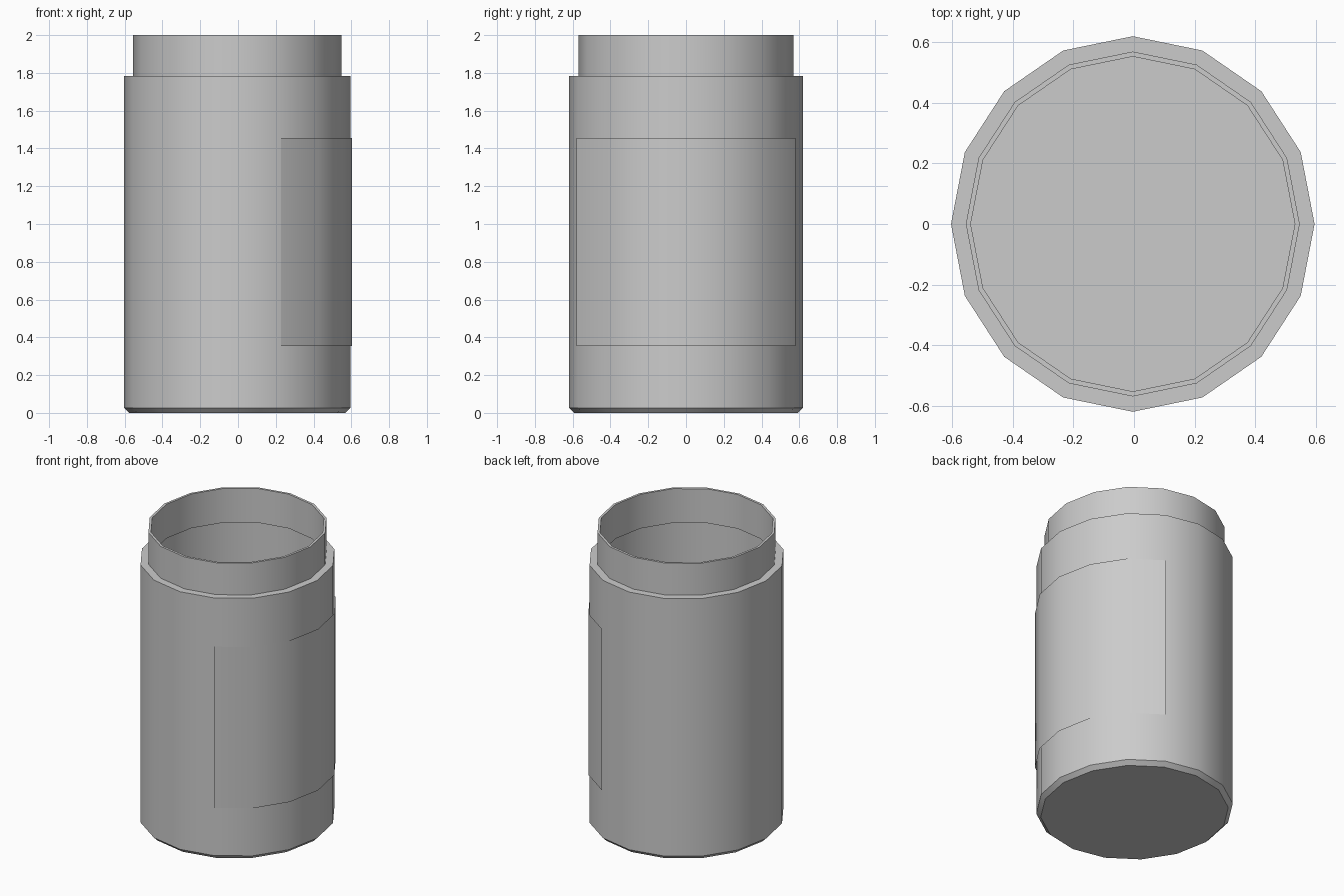
import bpy, bmesh, math

if "Cube" in bpy.data.objects:
    bpy.data.objects.remove(bpy.data.objects["Cube"], do_unlink=True)

SIDES = 16
CENTRE_X = -0.004
STRETCH = 1.033     # the can is slightly deeper than wide
WALL = 0.016

grey = bpy.data.materials.new("plain grey")
grey.use_nodes = True
colour = (0.6, 0.6, 0.6, 1)
grey.diffuse_color = colour
grey.node_tree.nodes["Principled BSDF"].inputs["Base Color"].default_value = colour


def loft(name, profile, steps, closed, grow=0.0):
    """Loft (radius, height) rings over the given 16th-turn steps."""
    bm = bmesh.new()
    rings = []
    for r, z in profile:
        ring = []
        for s in steps:
            a = math.tau * s / SIDES
            ring.append(bm.verts.new((CENTRE_X + (r + grow) * math.cos(a),
                                      (r * STRETCH + grow) * math.sin(a), z)))
        rings.append(ring)
    n = len(steps)
    for low, high in zip(rings, rings[1:]):
        for i in range(n if closed else n - 1):
            j = (i + 1) % n
            bm.faces.new((low[i], low[j], high[j], high[i]))
    if closed:
        # flat floors at both ends of the wall profile
        bm.faces.new(rings[0][::-1])
        bm.faces.new(rings[-1])
    mesh = bpy.data.meshes.new(name)
    bm.to_mesh(mesh)
    bm.free()
    mesh.materials.append(grey)
    ob = bpy.data.objects.new(name, mesh)
    bpy.context.collection.objects.link(ob)
    bpy.ops.object.select_all(action='DESELECT')
    ob.select_set(True)
    bpy.context.view_layer.objects.active = ob
    bpy.ops.object.shade_smooth_by_angle(angle=math.radians(30))
    return ob


# Hollow can: chamfered base, shoulder, narrow neck, then down the inside
BODY, NECK, SHOULDER, TOP, CHAMFER = 0.6, 0.551, 1.783, 2.0, 0.027
outside = [(BODY - CHAMFER, 0), (BODY, CHAMFER), (BODY, SHOULDER),
           (NECK, SHOULDER), (NECK, TOP)]
inside = [(NECK - WALL, TOP), (NECK - WALL, SHOULDER - WALL),
          (BODY - WALL, SHOULDER - WALL), (BODY - WALL, CHAMFER + WALL / 2),
          (BODY - CHAMFER - WALL / 2, WALL)]
loft("can_body", outside + inside, range(SIDES), True)

# Thin label wrapped round one side
loft("label", [(BODY, 0.355), (BODY, 1.455)], range(-3, 4), False, grow=0.008)
